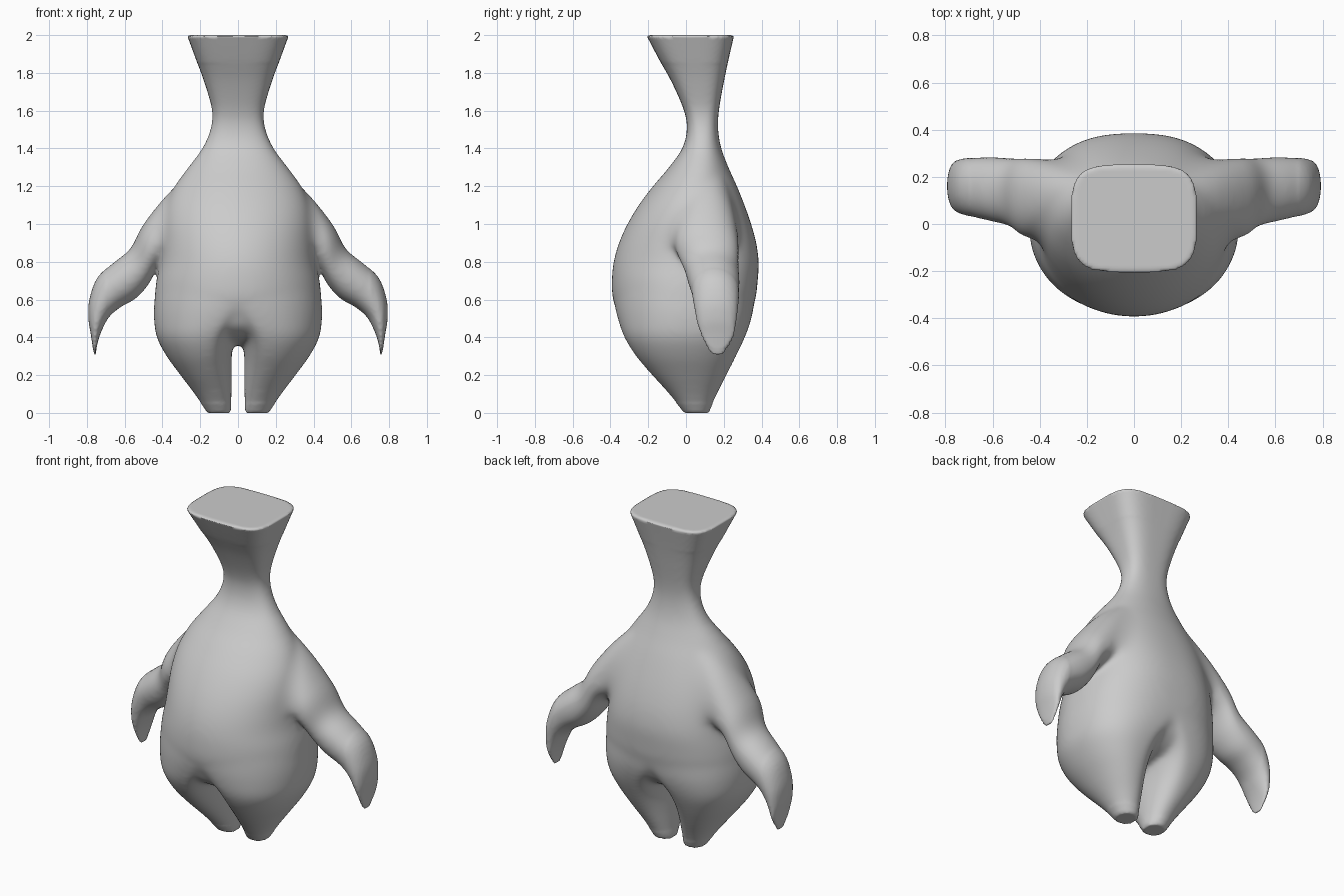
import bpy, bmesh, math
from mathutils import Vector

if "Cube" in bpy.data.objects:
    bpy.data.objects.remove(bpy.data.objects["Cube"])


def dense(rows, n=4):
    """Catmull-Rom interpolation between section rows."""
    out = []
    for i in range(len(rows) - 1):
        p0, p1 = rows[max(i - 1, 0)], rows[i]
        p2, p3 = rows[i + 1], rows[min(i + 2, len(rows) - 1)]
        for k in range(n):
            t = k / n
            out.append([0.5 * (2 * b + (c - a) * t + (2 * a - 5 * b + 4 * c - d) * t * t
                               + (3 * b - a - 3 * c + d) * t ** 3)
                        for a, b, c, d in zip(p0, p1, p2, p3)])
    return out + [list(rows[-1])]


def loft(bm, sections, mirror=1, n=48):
    """Section: points A and B as (x, z), y range, front and back power, widest point."""
    rings = []
    for ax, az, bx, bz, y0, y1, pf, pb, mid in sections:
        ring = []
        for i in range(n):
            a = 2 * math.pi * i / n
            c, s = math.cos(a), math.sin(a)
            p = pb if s > 0 else pf
            u = abs(c) ** (2 / p)
            u = mid + (1 - mid) * u if c > 0 else mid - mid * u
            v = math.copysign(abs(s) ** (2 / p), s)
            ym = .1 * (y0 + y1) + .4 * (y0 + y1)
            ring.append(bm.verts.new((mirror * (bx + (ax - bx) * u),
                                      ym + (y1 - y0) / 2 * v, bz + (az - bz) * u)))
        rings.append(ring)
    faces = [bm.faces.new(rings[0]), bm.faces.new(rings[-1])]
    for r, q in zip(rings, rings[1:]):
        for i in range(n):
            j = (i + 1) % n
            faces.append(bm.faces.new((r[i], r[j], q[j], q[i])))
    bmesh.ops.recalc_face_normals(bm, faces=faces)


# Torso and flared neck: z, half width, front y, back y, front and back squareness
torso = [(.36, .10, -.09, .09, 2, 2), (.40, .27, -.24, .23, 2, 2.1),
         (.45, .37, -.318, .30, 2, 2.2), (.5, .42, -.348, .333, 2, 2.35),
         (.6, .44, -.387, .367, 2, 2.5), (.7, .432, -.393, .38, 2, 2.5),
         (.8, .412, -.383, .385, 2, 2.5), (.9, .405, -.355, .372, 2, 2.4),
         (1.0, .40, -.31, .345, 2, 2.3), (1.1, .38, -.25, .31, 2, 2.2),
         (1.2, .335, -.175, .27, 2, 2.1), (1.3, .264, -.09, .225, 2.1, 2.1),
         (1.4, .19, -.02, .187, 2.3, 2.3), (1.5, .147, .005, .17, 2.6, 2.6),
         (1.6, .137, -.01, .174, 3, 3), (1.75, .178, -.075, .2, 3.3, 3.3),
         (1.87, .222, -.142, .225, 3.6, 3.6), (2.0, .27, -.21, .255, 4, 4)]
# Legs: z, inner x, widest x, outer x, front y, back y, back squareness
legs = [(0, .038, .1, .162, -.01, .12, 2), (.1, .034, .12, .23, -.09, .165, 2.1),
        (.2, .033, .15, .305, -.18, .215, 2.2), (.3, .033, .16, .378, -.265, .265, 2.3),
        (.4, .015, .14, .43, -.327, .312, 2.4), (.5, -.06, .08, .445, -.362, .347, 2.45),
        (.6, -.2, .02, .442, -.383, .364, 2.5), (.7, -.3, 0, .425, -.383, .37, 2.5),
        (.78, -.3, 0, .39, -.35, .35, 2.5)]
# Flippers: outer edge x, z, inner edge x, z, front y, back y, widest point
flippers = [(.2, 1.31, .18, .85, -.02, .25, .4), (.36, 1.172, .31, .82, -.055, .27, .4),
            (.50, 1.0, .405, .795, -.06, .28, .42), (.57, .87, .472, .682, -.012, .28, .46),
            (.66, .795, .54, .605, .01, .285, .5), (.745, .715, .62, .56, .03, .282, .5),
            (.787, .6, .68, .51, .045, .275, .5), (.792, .5, .715, .45, .06, .265, .5),
            (.78, .42, .738, .39, .083, .253, .5), (.768, .34, .75, .335, .115, .218, .5),
            (.764, .31, .752, .308, .142, .192, .5)]

bm = bmesh.new()
loft(bm, [(w, z, -w, z, f, b, p, q, .5) for z, w, f, b, p, q in dense(torso)], n=64)
for side in (1, -1):
    loft(bm, [(o, z, i, z, f, b, 2.05, q, (m - i) / (o - i))
              for z, i, m, o, f, b, q in dense(legs)], side)
    loft(bm, [(*r[:6], 2.1, 2.1, r[6]) for r in dense(flippers)], side)
mesh = bpy.data.meshes.new("parts")
bm.to_mesh(mesh)
bm.free()

# Fuse the overlapping volumes into one skin
body = bpy.data.objects.new("body", mesh)
bpy.context.collection.objects.link(body)
fuse = body.modifiers.new("fuse", 'REMESH')
fuse.mode = 'VOXEL'
fuse.voxel_size = 0.012
deps = bpy.context.evaluated_depsgraph_get()
skin = bpy.data.meshes.new_from_object(body.evaluated_get(deps))
body.modifiers.clear()
body.data = skin

bm = bmesh.new()
bm.from_mesh(skin)


def relax(verts, times):
    for _ in range(times):
        bmesh.ops.smooth_vert(bm, verts=verts, factor=0.5, use_axis_x=True,
                              use_axis_y=True, use_axis_z=True)


# Relax the skin, keeping rim, feet and flipper tips crisp
soft = [v for v in bm.verts if .05 < v.co.z < 1.85 and abs(v.co.x) < .7]
relax(soft, 6)

# Fill only the hollows where flippers and legs meet the torso
for step in range(110):
    if step % 10 == 0:
        bm.normal_update()
        joint = [(v, [e.other_vert(v) for e in v.link_edges]) for v in bm.verts
                 if v.normal.z > -.4 and (
                     (.86 < v.co.z < 1.32 and .18 < abs(v.co.x) < .64)
                     or (.42 < v.co.z < .8 and abs(v.co.x) < .3 and step < 60))]
    moves = []
    for v, near in joint:
        d = sum((w.co for w in near), Vector()) / len(near) - v.co
        out = d.dot(v.normal)
        if out > 0:
            moves.append((v, v.normal * out * .7))
    for v, d in moves:
        v.co += d
relax([v for v in soft if v.is_valid], 8)
bm.to_mesh(skin)
bm.free()
skin.polygons.foreach_set("use_smooth", [True] * len(skin.polygons))

grey = bpy.data.materials.new("plain grey")
grey.diffuse_color = (.6, .6, .6, 1)
grey.use_nodes = True
grey.node_tree.nodes["Principled BSDF"].inputs["Base Color"].default_value = grey.diffuse_color
skin.materials.clear()
skin.materials.append(grey)
